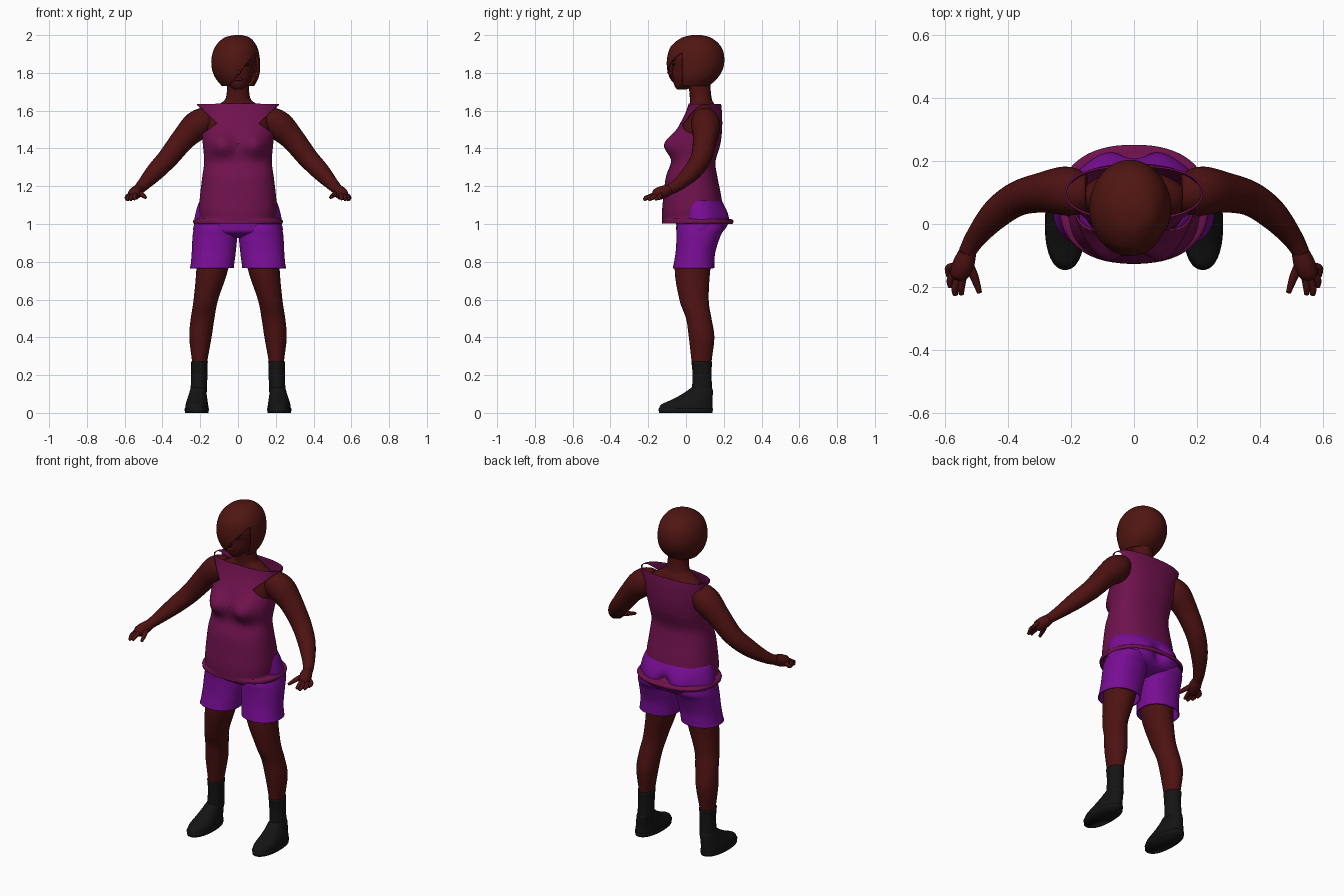
import bpy
import bmesh
from math import cos, sin, pi, exp, copysign
from mathutils import Vector

cube = bpy.data.objects.get("Cube")
if cube:
    bpy.data.objects.remove(cube, do_unlink=True)


def material(name, rgb):
    m = bpy.data.materials.new(name)
    m.use_nodes = True
    m.diffuse_color = (*rgb, 1)
    m.node_tree.nodes["Principled BSDF"].inputs["Base Color"].default_value = (*rgb, 1)
    return m


SKIN = material("deep brown skin", (0.075, 0.006, 0.006))
HAIR = material("dark auburn hair", (0.08, 0.008, 0.006))
SHIRT = material("plum shirt", (0.16, 0.006, 0.075))
SHORTS = material("violet shorts", (0.19, 0.004, 0.3))
BLACK = material("black leather", (0.007, 0.007, 0.007))


def smooth_rows(rows, steps):
    """Catmull-Rom interpolation through rows of numbers."""
    pts = [rows[0]] + list(rows) + [rows[-1]]
    out = []
    for a, b, c, d in zip(pts, pts[1:], pts[2:], pts[3:]):
        for i in range(steps):
            t = i / steps
            out.append([q + t / 2 * (r - p + t * (2 * p - 5 * q + 4 * r - s + t * (3 * (q - r) + s - p)))
                        for p, q, r, s in zip(a, b, c, d)])
    return out + [list(rows[-1])]


def add_object(name, bm, mat, mirror=False, thick=0):
    bmesh.ops.recalc_face_normals(bm, faces=bm.faces)
    for f in bm.faces:
        f.smooth = True
    mesh = bpy.data.meshes.new(name)
    bm.to_mesh(mesh)
    bm.free()
    mesh.materials.append(mat)
    ob = bpy.data.objects.new(name, mesh)
    bpy.context.collection.objects.link(ob)
    if thick:
        ob.modifiers.new("Cloth", "SOLIDIFY").thickness = thick
    if mirror:
        ob.modifiers.new("Mirror", "MIRROR").use_mirror_merge = False
    return ob


def skin_rings(rings, capped):
    bm = bmesh.new()
    loops = [[bm.verts.new(p) for p in ring] for ring in rings]
    n = len(loops[0])
    for a, b in zip(loops, loops[1:]):
        for i in range(n):
            j = (i + 1) % n
            bm.faces.new((a[i], a[j], b[j], b[i]))
    if capped:
        bm.faces.new(loops[0])
        bm.faces.new(loops[-1])
    return bm


def loft(rows, power=1.0, capped=True, shape=None, sides=48, steps=6):
    """Level sections given as (z, x min, x max, y min, y max)."""
    def point(row, k):
        z, x0, x1, y0, y1 = row
        c, s = cos(2 * pi * k / sides), sin(2 * pi * k / sides)
        p = Vector(((x0 + x1) / 2 + (x1 - x0) / 2 * copysign(abs(c) ** power, c),
                    (y0 + y1) / 2 + (y1 - y0) / 2 * copysign(abs(s) ** power, s), z))
        if shape:
            p.y += shape(p, (y0 + y1) / 2)
        return p
    return skin_rings([[point(r, k) for k in range(sides)] for r in smooth_rows(rows, steps)], capped)


def centred(rows):
    return [(z, -w, w, y0, y1) for z, w, y0, y1 in rows]


def tube(rows, sides=16, steps=5):
    """Round sections along a path of (x, y, z, radius)."""
    path = smooth_rows(rows, steps)
    pts = [Vector(r[:3]) for r in path]
    rings = []
    for i, r in enumerate(path):
        t = (pts[min(i + 1, len(pts) - 1)] - pts[max(i - 1, 0)]).normalized()
        u = t.cross(Vector((0, 0, 1))).normalized()
        v = t.cross(u)
        rings.append([pts[i] + r[3] * (u * cos(a) + v * sin(a))
                      for a in (2 * pi * k / sides for k in range(sides))])
    return skin_rings(rings, True)


def trim(bm, planes, rule):
    """Cut clean edges along planes and drop the faces the rule selects."""
    for co, no in planes:
        bmesh.ops.bisect_plane(bm, geom=bm.verts[:] + bm.edges[:] + bm.faces[:],
                               plane_co=co, plane_no=no)
    drop = [f for f in bm.faces if rule(f.calc_center_median())]
    bmesh.ops.delete(bm, geom=drop, context="FACES")
    return bm


def ball(name, centre, size, mat, mirror=False):
    bm = bmesh.new()
    bmesh.ops.create_uvsphere(bm, u_segments=20, v_segments=12, radius=1)
    for v in bm.verts:
        v.co = Vector(a * b + c for a, b, c in zip(v.co, size, centre))
    return add_object(name, bm, mat, mirror)


def bump(p, x, z, width):
    return exp(-((abs(p.x) - x) / width) ** 2 - ((p.z - z) / width) ** 2)


# Torso, neck and head
add_object("torso", loft(centred([
    (1.1, .16, -.06, .15), (1.3, .15, -.05, .13), (1.45, .16, -.04, .165), (1.55, .17, -.01, .17),
    (1.6, .15, .01, .165), (1.635, .1, .02, .15), (1.67, .064, .02, .135), (1.78, .055, .01, .125)])), SKIN)
add_object("head", loft(centred([
    (1.712, .02, -.045, 0), (1.73, .045, -.06, .05), (1.77, .076, -.07, .12), (1.82, .09, -.073, .15),
    (1.88, .1, -.075, .17), (1.94, .085, -.05, .15), (1.97, .04, 0, .1)])), SKIN)
add_object("nose", tube([(0, -.068, 1.85, .008), (0, -.082, 1.82, .012),
                         (0, -.085, 1.805, .015), (0, -.07, 1.795, .01)]), SKIN)
ball("lips", (0, -.068, 1.767), (.026, .01, .009), SKIN)
ball("eye", (.043, -.064, 1.845), (.018, .008, .008), BLACK, True)
ball("eyebrow", (.045, -.064, 1.868), (.024, .009, .004), HAIR, True)
ball("ear", (.094, .04, 1.83), (.012, .02, .03), SKIN, True)

# Bobbed hair with a slanting fringe
hair = loft([(2.0, -.02, .02, .03, .08), (1.985, -.075, .065, -.025, .135), (1.94, -.12, .1, -.08, .185),
             (1.88, -.14, .115, -.1, .203), (1.82, -.138, .117, -.1, .195),
             (1.77, -.118, .107, -.085, .165), (1.73, -.085, .085, -.06, .12)], sides=64)
trim(hair, [((-.04, 0, 1.74), (1.25, 0, -1)), ((0, -.02, 0), (0, 1, 0))],
     lambda c: c.z < 1.731 or (c.y < -.02 and (c.x + .04) * 1.25 > c.z - 1.74))
add_object("hair", hair, HAIR, thick=.008)

# Sleeveless shirt with bust shaping and armholes
shirt = loft(centred([
    (1.635, .213, .02, .18), (1.58, .2, 0, .185), (1.5, .188, -.04, .185), (1.42, .18, -.07, .175),
    (1.33, .173, -.072, .15), (1.25, .183, -.1, .16), (1.15, .195, -.113, .18), (1.08, .2, -.12, .19),
    (1.03, .2, -.12, .2), (1.018, .23, -.12, .243), (1.003, .228, -.12, .24)]),
    power=.85, capped=False, sides=80,
    shape=lambda p, mid: -.05 * bump(p, .09, 1.42, .06) if p.y < mid else 0)
holes = [((0, .13, 0), (0, 1, 0))]
for s in (-1, 1):
    holes += [((s * .21, 0, 1.63), (s, 0, -1)), ((s * .11, 0, 1.53), (s, 0, 1.4))]
trim(shirt, holes, lambda c: c.y < .13 and abs(c.x) - .21 > c.z - 1.63
     and abs(c.x) - .11 > (1.53 - c.z) * 1.4)
add_object("shirt", shirt, SHIRT, thick=.006)

# Shorts: hips with rounded seat, and two loose legs
add_object("shorts_hips", loft(centred([
    (1.15, .165, -.06, .16), (1.12, .203, -.06, .19), (1.06, .224, -.06, .21), (1.0, .233, -.052, .212),
    (.955, .225, -.045, .185), (.925, .1, .02, .11)]), sides=64,
    shape=lambda p, mid: .022 * bump(p, .09, 1.03, .07) - .03 * bump(p, 0, 1.02, .035) if p.y > mid else 0),
    SHORTS)
add_object("shorts_leg", loft([
    (1.0, .03, .225, -.04, .2), (.97, .012, .235, -.05, .2), (.93, .005, .241, -.05, .18),
    (.85, .012, .245, -.055, .155), (.79, .02, .25, -.065, .15), (.766, .022, .255, -.07, .15)],
    power=.9, capped=False), SHORTS, True, .006)

# Legs and boots
add_object("leg", loft([
    (.95, .03, .22, -.03, .16), (.77, .05, .22, -.06, .13), (.6, .105, .235, -.035, .12),
    (.5, .125, .25, 0, .135), (.4, .14, .258, .015, .15), (.27, .163, .243, .03, .135),
    (.2, .168, .24, .04, .13)]), SKIN, True)
add_object("boot_shaft", loft([
    (.272, .16, .25, .028, .138), (.2, .162, .248, .035, .135), (.11, .165, .252, .03, .14)]), BLACK, True)
add_object("boot_foot", loft([
    (.135, .175, .247, .03, .137), (.12, .166, .254, .01, .142), (.1, .166, .26, -.02, .142),
    (.07, .162, .27, -.075, .14), (.045, .158, .277, -.13, .14), (.02, .156, .28, -.143, .14)],
    power=.9), BLACK, True)
add_object("boot_sole", loft([(.022, .154, .283, -.146, .143), (0, .156, .281, -.143, .14)],
                             power=.9, steps=1), BLACK, True)

# Arms and hands
add_object("arm", tube([
    (.15, .1, 1.55, .06), (.18, .1, 1.545, .072), (.225, .105, 1.515, .077), (.29, .1, 1.45, .064),
    (.37, .08, 1.35, .055), (.44, .03, 1.275, .048), (.5, -.04, 1.21, .034), (.53, -.09, 1.18, .027)],
    sides=24), SKIN, True)
add_object("palm", tube([
    (.525, -.08, 1.184, .026), (.54, -.125, 1.168, .034), (.555, -.16, 1.155, .03),
    (.56, -.175, 1.15, .014)]), SKIN, True)
finger_tips = [(.588, -.165, 1.13), (.582, -.2, 1.128), (.567, -.225, 1.128), (.548, -.223, 1.132)]
for i, (x, y, z) in enumerate(finger_tips):
    add_object(f"finger_{i + 1}", tube([
        (.565 - i * .008, -.135 - i * .007, 1.16, .013), (x, y + .025, z + .012, .012),
        (x, y, z, .008)], sides=10), SKIN, True)
add_object("thumb", tube([(.53, -.12, 1.168, .016), (.508, -.165, 1.155, .014),
                          (.49, -.218, 1.14, .008)], sides=10), SKIN, True)
